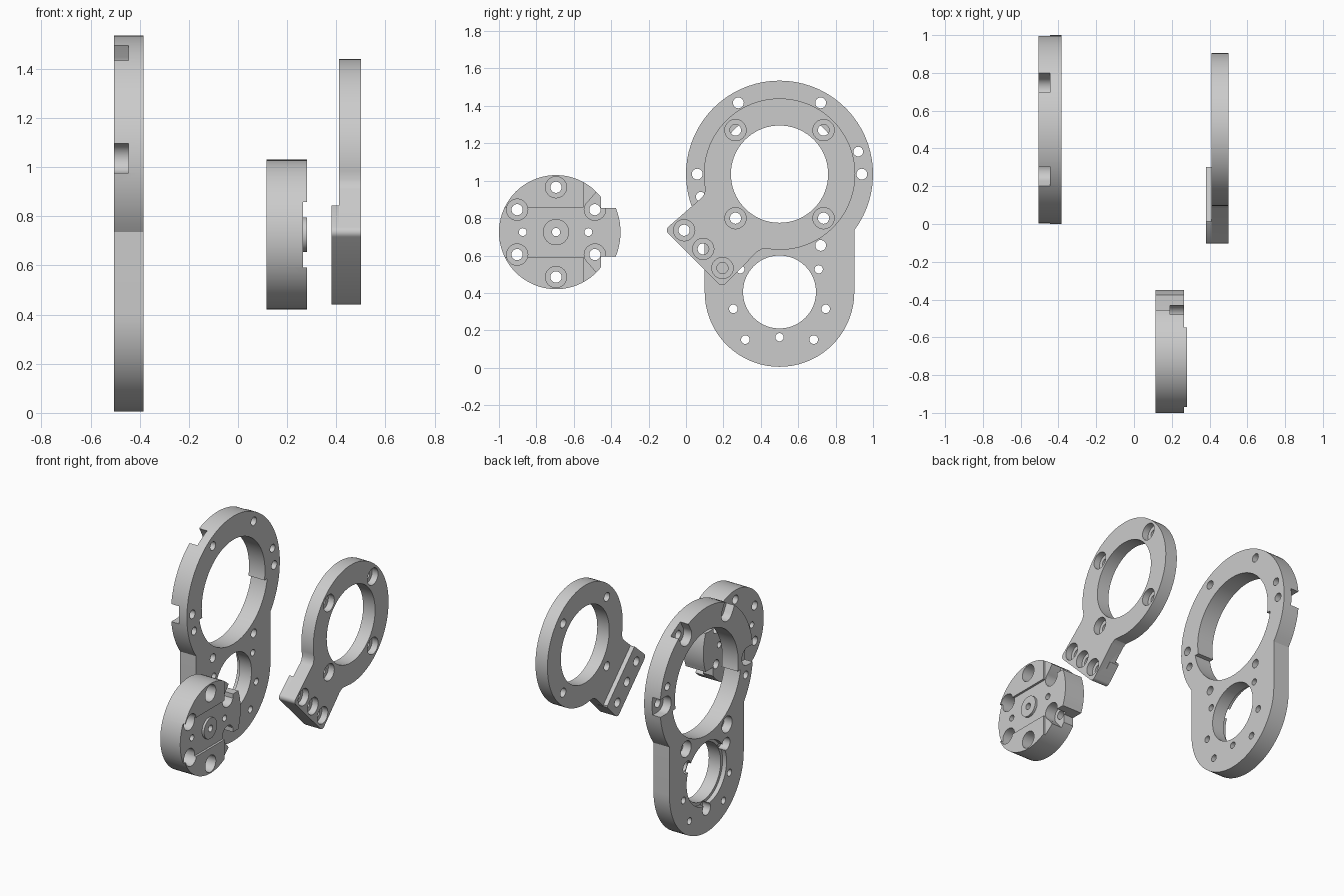
import bpy, bmesh, math
from math import cos, sin, radians as rad

if "Cube" in bpy.data.objects:
    bpy.data.objects.remove(bpy.data.objects["Cube"])


def arc(cy, cz, r, a0=0, a1=360, n=None):
    """Points on an arc in the y-z plane (open when it is a full turn)."""
    full = a1 - a0 >= 360
    n = n or max(6, int((a1 - a0) / 5))
    return [(cy + r * cos(rad(a0 + (a1 - a0) * i / n)), cz + r * sin(rad(a0 + (a1 - a0) * i / n)))
            for i in range(n if full else n + 1)]


def slot(cy, cz, r, ang, length):
    """Round-ended slot starting at a hole and running outward."""
    dy, dz = length * cos(rad(ang)), length * sin(rad(ang))
    return arc(cy, cz, r, ang + 90, ang + 270, 16) + arc(cy + dy, cz + dz, r, ang - 90, ang + 90, 16)


def rect(y0, y1, z0, z1):
    return [(y0, z0), (y1, z0), (y1, z1), (y0, z1)]


def prism(name, pts, x0, x1):
    """Extrude a y-z outline along x."""
    bm = bmesh.new()
    face = bm.faces.new([bm.verts.new((x0, y, z)) for y, z in pts])
    ext = bmesh.ops.extrude_face_region(bm, geom=[face])
    moved = [v for v in ext["geom"] if isinstance(v, bmesh.types.BMVert)]
    bmesh.ops.translate(bm, verts=moved, vec=(x1 - x0, 0, 0))
    bmesh.ops.recalc_face_normals(bm, faces=bm.faces)
    me = bpy.data.meshes.new(name)
    bm.to_mesh(me)
    bm.free()
    ob = bpy.data.objects.new(name, me)
    bpy.context.collection.objects.link(ob)
    return ob


def machine(ob, steps):
    """Run boolean steps (operation, outline, x0, x1), then shade by angle."""
    tools = []
    for op, pts, x0, x1 in steps:
        t = prism("cutter", pts, x0, x1)
        t.hide_render = True
        tools.append(t)
        m = ob.modifiers.new("bool", "BOOLEAN")
        m.operation, m.object, m.solver = op, t, "EXACT"
    bpy.context.view_layer.update()
    me = bpy.data.meshes.new_from_object(ob.evaluated_get(bpy.context.evaluated_depsgraph_get()))
    ob.modifiers.clear()
    ob.data = me
    for t in tools:
        bpy.data.objects.remove(t)
    me.polygons.foreach_set("use_smooth", [True] * len(me.polygons))
    me.set_sharp_from_angle(angle=rad(30))


CUT, ADD = "DIFFERENCE", "UNION"


def hole(y, z, r, x0=-2, x1=2):
    return (CUT, arc(y, z, r, n=24 if r < .1 else 72), x0, x1)


def polar(cy, cz, r, ang):
    return cy + r * cos(rad(ang)), cz + r * sin(rad(ang))


# Large two-bore mounting plate
UP, LOW = (.5, 1.035), (.5, .405)
plate = prism("mounting_plate",
              arc(*UP, .5, -36.87, 216.87) + arc(*LOW, .4, 180, 360), -.505, -.385)
steps = [hole(*UP, .34), (CUT, arc(*UP, .37, 190, 350), -2, 2),
         hole(*LOW, .195), hole(*LOW, .215, -2, -.475)]
for a in (0, 60, 120, 180):                       # bolt holes with open slots at the rim
    y, z = polar(*UP, .44, a)
    steps += [hole(y, z, .029), (CUT, slot(y, z, .06, a, .2), -2, -.445)]
for a in (240, 300):                              # counterbored holes in the web
    y, z = polar(*UP, .44, a)
    steps += [hole(y, z, .029), hole(y, z, .055, -2, -.445)]
for a in (16, 196):                               # plain holes beside the slots
    steps.append(hole(*polar(*UP, .438, a), .026))
for a in (30, 150, 270):                          # screws around the lower bore
    y, z = polar(*LOW, .242, a)
    steps += [hole(y, z, .022), hole(y, z, .042, -2, -.445)]
for s in (-1, 1):
    steps += [hole(.5 + s * .247, .315, .023), hole(.5 + s * .183, .15, .023)]
machine(plate, steps)

# Ring clamp with diagonal arm
arm = (arc(*UP, .405, -90, 192) + [(.095, .925), (.085, .91)]
       + arc(-.075, .735, .027, 135, 225, 6) + arc(.193, .468, .027, 225, 315, 6)
       + [(.38, .62), (.41, .637)])
clamp = prism("ring_clamp", arm, .41, .5)
pad = (arc(-.075, .735, .027, 135, 225, 6) + arc(.193, .468, .027, 225, 315, 6)
       + [(.303, .54), (.303, .552), (.012, .843), (.005, .84)])
steps = [(ADD, pad, .38, .45), hole(*UP, .26)]
bolts = [polar(*UP, .333, a) for a in (45, 135, 225, 315)]
for y, z in bolts + [(-.01, .735), (.092, .635), (.195, .533)]:
    steps += [hole(y, z, .03), hole(y, z, .057, .455, 2)]
machine(clamp, steps)

# Round hub block with side tab
C = (-.695, .725)
outline = (arc(*C, .305, 38.1, 321.9) + [(-.455, .595)]
           + arc(*C, .345, -22.1, 22.1, 10) + [(-.455, .855)])
hub = prism("hub_block", outline, .115, .28)
steps = [(CUT, rect(-1.2, -.5, .592, .857), .265, 2),
         (CUT, rect(-.547, 0, 0, 2), .265, 2),
         (ADD, arc(*C, .07, n=40), .2, .28),
         hole(*C, .022)]
for y in (-.873, -.522):
    steps.append(hole(y, C[1], .021))
for a in (30, 90, 150, 210, 270, 330):
    y, z = polar(*C, .24, a)
    steps += [hole(y, z, .03), hole(y, z, .057, .19, 2)]
for s in (1, -1):                                 # pockets open to the rim
    y, z = polar(*C, .24, 30 * s)
    steps.append((CUT, slot(y, z, .055, 50 * s, .2), .19, 2))
    # keep the tab corner intact past the pocket
    steps.append((ADD, [(-.432, C[1] + s * .06), (-.365, C[1] + s * .06),
                        (-.375, C[1] + s * .13), (-.432, C[1] + s * .13)], .12, .265))
machine(hub, steps)
